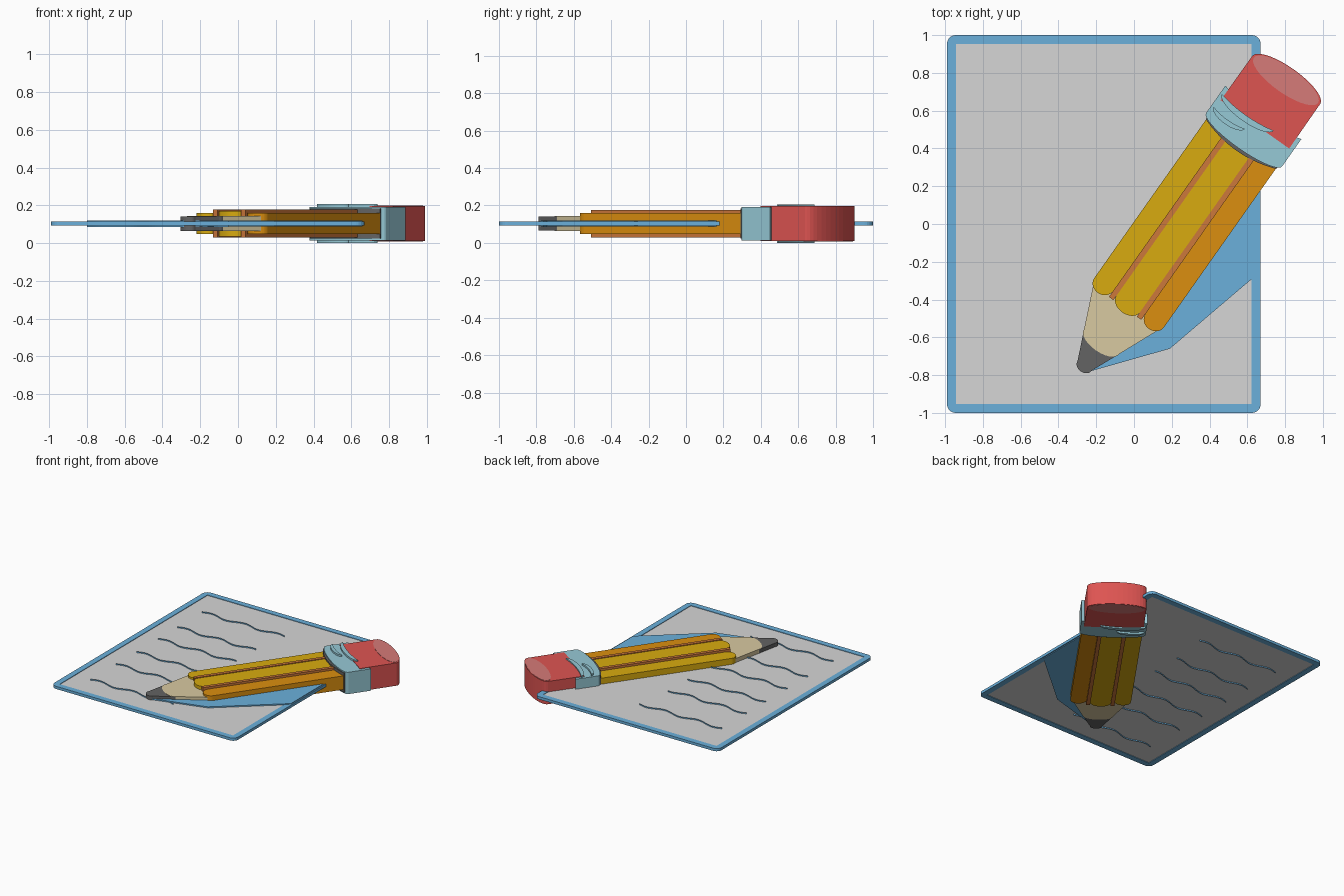
import bpy, bmesh, math

cube = bpy.data.objects.get("Cube")
if cube:
    bpy.data.objects.remove(cube, do_unlink=True)

MID = 0.103                      # height of the plane everything mirrors about
ANGLE = math.radians(54.8)       # heading of the pencil
CENTRE = 0.219                   # sideways offset of the pencil axis


def material(name, rgb):
    linear = [((c + 0.055) / 1.055) ** 2.4 for c in rgb] + [1]
    m = bpy.data.materials.new(name)
    m.use_nodes = True
    m.diffuse_color = linear
    m.node_tree.nodes["Principled BSDF"].inputs["Base Color"].default_value = linear
    return m


blue = material("blue", (0.42, 0.69, 0.86))
paper = material("paper_grey", (0.84, 0.84, 0.84))
yellow = material("yellow", (0.85, 0.67, 0.06))
orange = material("orange", (0.86, 0.56, 0.06))
brown = material("brown", (0.80, 0.47, 0.23))
wood = material("wood", (0.85, 0.79, 0.63))
graphite = material("graphite", (0.39, 0.39, 0.39))
red = material("red", (0.87, 0.33, 0.32))
pink = material("pink", (0.84, 0.48, 0.47))
teal = material("teal", (0.59, 0.79, 0.84))


def add_object(name, bm, *mats):
    mesh = bpy.data.meshes.new(name)
    bm.to_mesh(mesh)
    bm.free()
    for m in mats:
        mesh.materials.append(m)
    ob = bpy.data.objects.new(name, mesh)
    bpy.context.collection.objects.link(ob)
    return ob


def slab(name, points, half, mat):
    """Extrude a flat outline evenly above and below the middle plane."""
    bm = bmesh.new()
    face = bm.faces.new([bm.verts.new((x, y, MID - half)) for x, y in points])
    top = bmesh.ops.extrude_face_region(bm, geom=[face])["geom"]
    verts = [v for v in top if isinstance(v, bmesh.types.BMVert)]
    bmesh.ops.translate(bm, verts=verts, vec=(0, 0, 2 * half))
    bmesh.ops.recalc_face_normals(bm, faces=bm.faces)
    return add_object(name, bm, mat)


def pencil_part(name, points, half, mat):
    """Slab drawn as (along, across) of the pencil axis."""
    c, s = math.cos(ANGLE), math.sin(ANGLE)
    world = [(a * c + (b + CENTRE) * s, a * s - (b + CENTRE) * c) for a, b in points]
    return slab(name, world, half, mat)


def arc(a, b0, b1, bulge, n=18):
    """Half ellipse from b0 to b1, bulging towards the tip."""
    m, r = (b0 + b1) / 2, (b1 - b0) / 2
    return [(a - bulge * math.sin(math.pi * i / n), m - r * math.cos(math.pi * i / n))
            for i in range(n + 1)]


def shallow(a, b0, b1, bulge, n=18):
    """Gentle parabola from b0 to b1, bulging towards the tip."""
    return [(a - bulge * 4 * t * (1 - t), b0 + (b1 - b0) * t)
            for t in (i / n for i in range(n + 1))]


# Paper sheet: plate with rounded corners and a recessed grey field on both sides
bm = bmesh.new()
bmesh.ops.create_cube(bm, size=1)
for v in bm.verts:
    v.co.x = v.co.x * 1.66 - 0.16
    v.co.y *= 2
    v.co.z = v.co.z * 0.022 + MID
fields = [f for f in bm.faces if abs(f.normal.z) > 0.9]
for f in fields:
    f.material_index = 1
rim = bmesh.ops.inset_individual(bm, faces=fields, thickness=0.066)["faces"]
for f in rim:
    f.material_index = 0
moved = bmesh.ops.inset_individual(bm, faces=fields, thickness=0.0005, depth=-0.004)["faces"]
for f in moved:
    f.material_index = 0
corners = [e for e in bm.edges if abs(e.verts[0].co.z - e.verts[1].co.z) > 0.02]
bmesh.ops.bevel(bm, geom=corners, offset=0.045, segments=5, profile=0.5, affect='EDGES')
add_object("paper_sheet", bm, blue, paper)

# Wavy writing: thin upright ribbons that pass through the sheet
rows = [(-0.76, -0.05), (-0.43, -0.2), (-0.17, -0.12), (0.11, -0.1), (0.36, -0.1), (0.68, -0.06)]
for k, (y, x_end) in enumerate(rows):
    bm = bmesh.new()
    last = None
    steps = 48
    for i in range(steps + 1):
        x = -0.8 + (x_end + 0.8) * i / steps
        wave = y + 0.018 * math.sin((x + 0.8) * 21)
        pair = [bm.verts.new((x, wave, MID + h)) for h in (-0.017, 0.017)]
        if last:
            bm.faces.new((last[0], pair[0], pair[1], last[1]))
        last = pair
    add_object(f"writing_line_{k + 1}", bm, blue)

# Cast shape beside the pencil
slab("pencil_shadow", [(-0.25, -0.785), (0.19, -0.66), (0.66, -0.26), (0.66, 0.163),
                       (0.4, 0.0), (-0.15, -0.68)], 0.0165, blue)

# Graphite point and wooden cone share a curved boundary
joint = arc(-0.61, -0.113, 0.113, 0.053)
pencil_part("graphite_point", arc(-0.765, -0.045, 0.045, 0.035) + joint[::-1], 0.038, graphite)
pencil_part("wood_cone", joint + [(-0.39, 0.208), (-0.33, 0.212), (-0.33, -0.212), (-0.39, -0.208)],
            0.04, wood)

# Shaft: three rounded staves split by two brown ridges
staves = [("left_stave", -0.226, -0.105, -0.355, 0.056, yellow),
          ("middle_stave", -0.076, 0.076, -0.365, 0.068, yellow),
          ("right_stave", 0.105, 0.226, -0.355, 0.056, orange)]
for name, b0, b1, a, half, mat in staves:
    pencil_part(name, arc(a, b0, b1, 0.053) + [(0.7, b1), (0.7, b0)], half, mat)
for name, b in (("left_ridge", -0.0905), ("right_ridge", 0.0905)):
    pencil_part(name, [(-0.392, b - 0.0145), (-0.392, b + 0.0145), (0.7, b + 0.0145),
                       (0.7, b - 0.0145)], 0.074, brown)

# Dark collar and metal ferrule with curved ends
pencil_part("collar", shallow(0.672, -0.228, 0.228, 0.042) + [(0.72, 0.228), (0.72, -0.228)],
            0.08, graphite)
pencil_part("ferrule", arc(0.7, -0.246, 0.246, 0.053)
            + shallow(0.878, -0.246, 0.246, 0.038)[::-1], 0.089, teal)

# Raised crescents on the ferrule
for name, a, b0, b1, depth in (("upper_crescent", 0.83, -0.235, 0.1, 0.052),
                               ("lower_crescent", 0.75, -0.232, -0.03, 0.04)):
    pencil_part(name, arc(a, b0, b1, depth) + shallow(a, b0, b1, depth * 0.35)[-2:0:-1],
                MID, teal)

# Eraser with a paler oval end
end = arc(1.088, -0.22, 0.22, -0.068)
pencil_part("eraser", [(0.8, -0.222)] + end + [(0.8, 0.222)], 0.093, red)
oval = [(1.085 + 0.067 * math.sin(t), 0.208 * math.cos(t))
        for t in (i * math.pi / 18 for i in range(36))]
pencil_part("eraser_end", oval, 0.095, pink)
